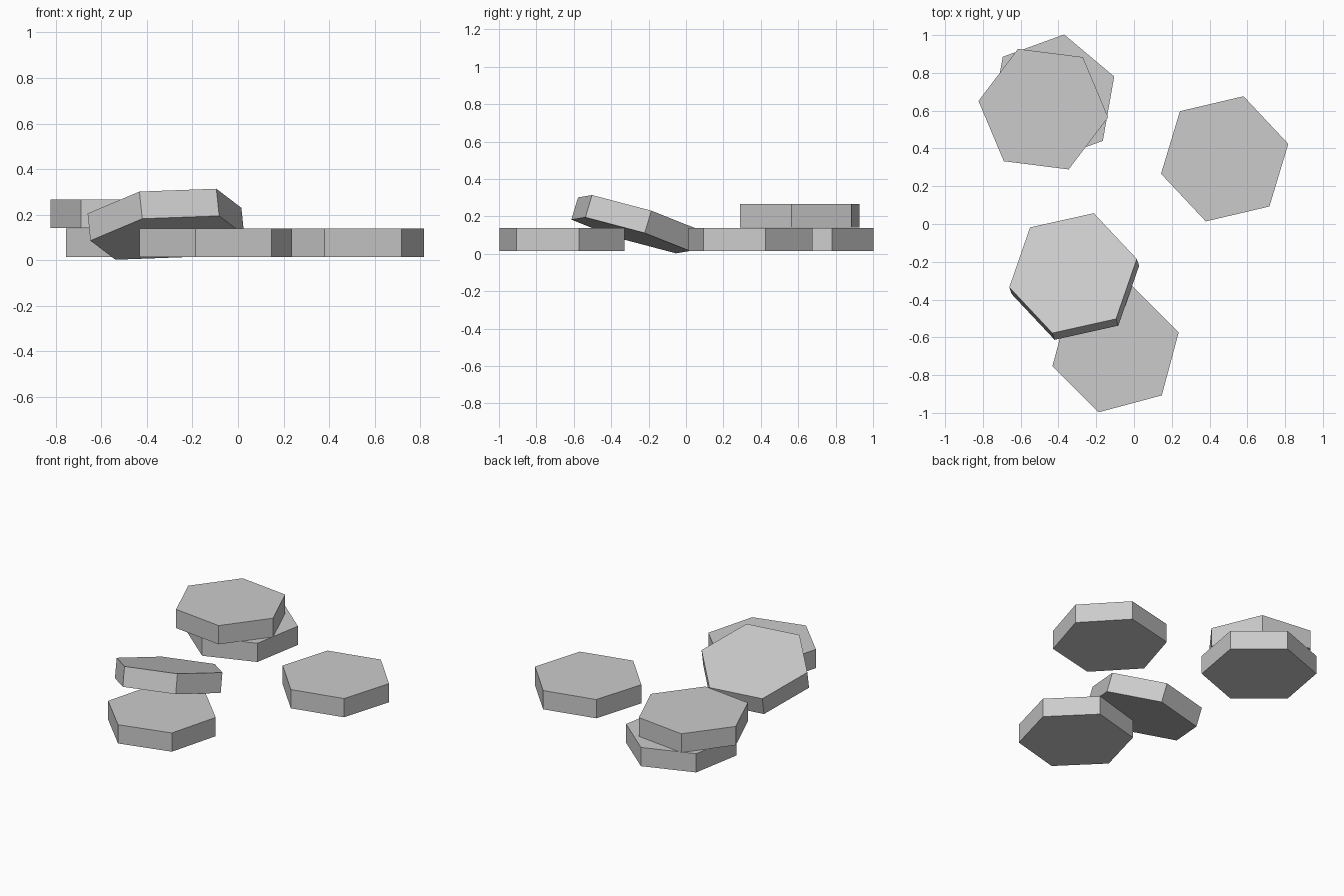
import bpy
from math import radians
from mathutils import Matrix, Vector

cube = bpy.data.objects.get("Cube")
if cube:
    bpy.data.objects.remove(cube, do_unlink=True)

# Single plain grey shared by every tile
grey = bpy.data.materials.new("light_grey")
grey.use_nodes = True
colour = (0.6, 0.6, 0.6, 1)
grey.diffuse_color = colour
grey.node_tree.nodes["Principled BSDF"].inputs["Base Color"].default_value = colour

RADIUS = 0.346
THICKNESS = 0.125
UP = Vector((0, 0, 1))


def hex_tile(name, centre, spin, normal=UP):
    """Hexagonal slab with a corner at the spin angle, tilted to the normal."""
    bpy.ops.mesh.primitive_cylinder_add(vertices=6, radius=RADIUS, depth=THICKNESS)
    tile = bpy.context.object
    tile.name = name
    tile.data.materials.append(grey)
    # Corners of the primitive already lie on multiples of 60 degrees from +y
    turn = Matrix.Rotation(radians(spin - 90), 4, 'Z')
    tilt = UP.rotation_difference(Vector(normal)).to_matrix().to_4x4()
    tile.matrix_world = Matrix.Translation(centre) @ tilt @ turn
    return tile


# Tiles lying flat on the ground
hex_tile("left_tile", (0.48, 0.345, 0.076), 13.2)
hex_tile("front_tile", (-0.0975, -0.6625, 0.076), 15)
hex_tile("back_lower_tile", (-0.43, 0.6625, 0.076), 20)

# Tile stacked on the back one
hex_tile("back_upper_tile", (-0.48, 0.608, 0.203), -7.2)

# Tile leaning on the front one
hex_tile("leaning_tile", (-0.3165, -0.278, 0.158), 12.2, (-0.0988, 0.2856, 0.953))
